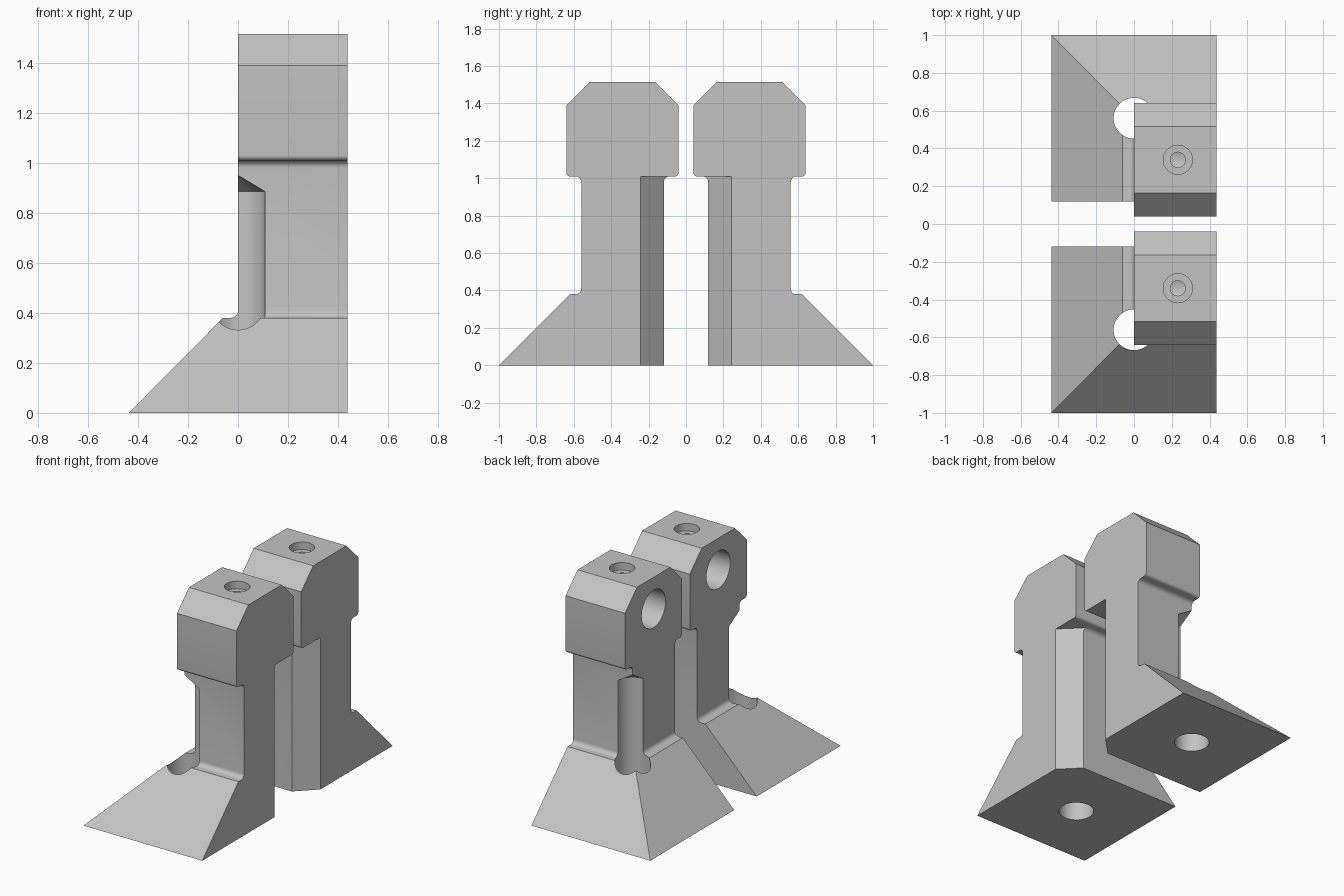
import bpy, bmesh, math
from mathutils import Matrix, Vector

if "Cube" in bpy.data.objects:
    bpy.data.objects.remove(bpy.data.objects["Cube"])

grey = bpy.data.materials.new("plain grey")
grey.diffuse_color = (0.55, 0.55, 0.55, 1)
grey.use_nodes = True
grey.node_tree.nodes["Principled BSDF"].inputs["Base Color"].default_value = grey.diffuse_color


def make_object(name, bm):
    bmesh.ops.recalc_face_normals(bm, faces=bm.faces)
    mesh = bpy.data.meshes.new(name)
    bm.to_mesh(mesh)
    bm.free()
    mesh.materials.append(grey)
    obj = bpy.data.objects.new(name, mesh)
    bpy.context.collection.objects.link(obj)
    return obj


def prism(points, place, a, b):
    """Extrude a 2D outline from a to b; place maps (u, v, depth) to xyz."""
    bm = bmesh.new()
    lo = [bm.verts.new(place(u, v, a)) for u, v in points]
    hi = [bm.verts.new(place(u, v, b)) for u, v in points]
    bm.faces.new(lo)
    bm.faces.new(hi)
    for i in range(len(points)):
        j = (i + 1) % len(points)
        bm.faces.new((lo[i], lo[j], hi[j], hi[i]))
    return bm


def lathe(profile, matrix, sides=64):
    """Closed solid turned around z from (radius, z) pairs."""
    bm = bmesh.new()
    rings = []
    for r, z in profile:
        rings.append([bm.verts.new((r * math.cos(t), r * math.sin(t), z))
                      for t in (2 * math.pi * i / sides for i in range(sides))])
    for p, q in zip(rings, rings[1:]):
        for i in range(sides):
            j = (i + 1) % sides
            bm.faces.new((p[i], p[j], q[j], q[i]))
    bm.faces.new(rings[0])
    bm.faces.new(rings[-1])
    bmesh.ops.remove_doubles(bm, verts=bm.verts, dist=1e-5)
    bmesh.ops.transform(bm, matrix=matrix, verts=bm.verts)
    return bm


def arc(cu, cv, r, start, end, n=6):
    return [(cu + r * math.cos(math.radians(start + (end - start) * i / n)),
             cv + r * math.sin(math.radians(start + (end - start) * i / n)))
            for i in range(n + 1)]


def apply_all(obj):
    bpy.context.view_layer.objects.active = obj
    for mod in list(obj.modifiers):
        bpy.ops.object.modifier_apply(modifier=mod.name)


def combine(obj, other, operation):
    mod = obj.modifiers.new(operation, 'BOOLEAN')
    mod.operation, mod.solver, mod.object = operation, 'EXACT', other
    apply_all(obj)
    bpy.data.objects.remove(other)


INNER = 0.118

# Column, head and rear slope of the foot as one side profile
side = [(INNER, 0), (1.0, 0), (0.62, 0.38)]
side += arc(0.59, 0.41, 0.03, 270, 180)
side += arc(0.59, 0.98, 0.03, 180, 90)
side += arc(0.62, 1.03, 0.02, 270, 360)
side += [(0.64, 1.39), (0.515, 1.515), (0.165, 1.515), (0.04, 1.39)]
side += arc(0.06, 1.03, 0.02, 180, 270)
side += arc(INNER - 0.03, 0.98, 0.03, 90, 0)
post = make_object("support_posts", prism(side, lambda u, v, d: (d, u, v), 0, 0.437))

# Left slope of the foot, mitred against the rear slope
wing = [(-0.437, 0), (-0.06, 0.38)] + arc(-0.03, 0.41, 0.03, 270, 360) + [(0.05, 0.41), (0.05, 0)]
bm = prism(wing, lambda u, v, d: (u, d, v), INNER, 1.2)
cut = bmesh.ops.bisect_plane(bm, geom=bm.verts[:] + bm.edges[:] + bm.faces[:],
                             plane_co=Vector((0, 1, 0)), plane_no=Vector((0, 1, 1)),
                             clear_outer=True)
edges = [e for e in cut["geom_cut"] if isinstance(e, bmesh.types.BMEdge)]
bmesh.ops.contextual_create(bm, geom=edges)
combine(post, make_object("foot_wing", bm), 'UNION')

# Long vertical corner chamfer below the head
tri = [(0.2, 0.2 - 0.195), (0.6, 0.005), (0.6, 0.6 - 0.195)]
combine(post, make_object("chamfer_cutter",
        prism(tri, lambda u, v, d: (u, v, d), -0.1, 1.01)), 'DIFFERENCE')

# Drilled hole with pointed end through the foot and column corner
drill = [(0.108, -0.1), (0.108, 0.885), (0.0, 0.95)]
bm = lathe(drill[:2] + [(0.0005, 0.95)], Matrix.Translation((0, 0.56, 0)))
combine(post, make_object("drill_cutter", bm), 'DIFFERENCE')

# Blind bore into the side of the head
bore = Matrix.Translation((0, 0.34, 1.305)) @ Matrix.Rotation(math.pi / 2, 4, 'Y')
combine(post, make_object("bore_cutter",
        lathe([(0.125, -0.1), (0.125, 0.375)], bore)), 'DIFFERENCE')

# Stepped screw hole in the top of the head
screw = [(0.04, 1.3), (0.04, 1.465), (0.077, 1.465), (0.077, 1.6)]
combine(post, make_object("screw_cutter",
        lathe(screw, Matrix.Translation((0.232, 0.34, 0)))), 'DIFFERENCE')

# Matching post on the other side
mirror = post.modifiers.new("mirror", 'MIRROR')
mirror.use_axis = (False, True, False)
mirror.use_mirror_merge = False
apply_all(post)

post.select_set(True)
bpy.context.view_layer.objects.active = post
bpy.ops.object.shade_smooth_by_angle(angle=math.radians(30))
